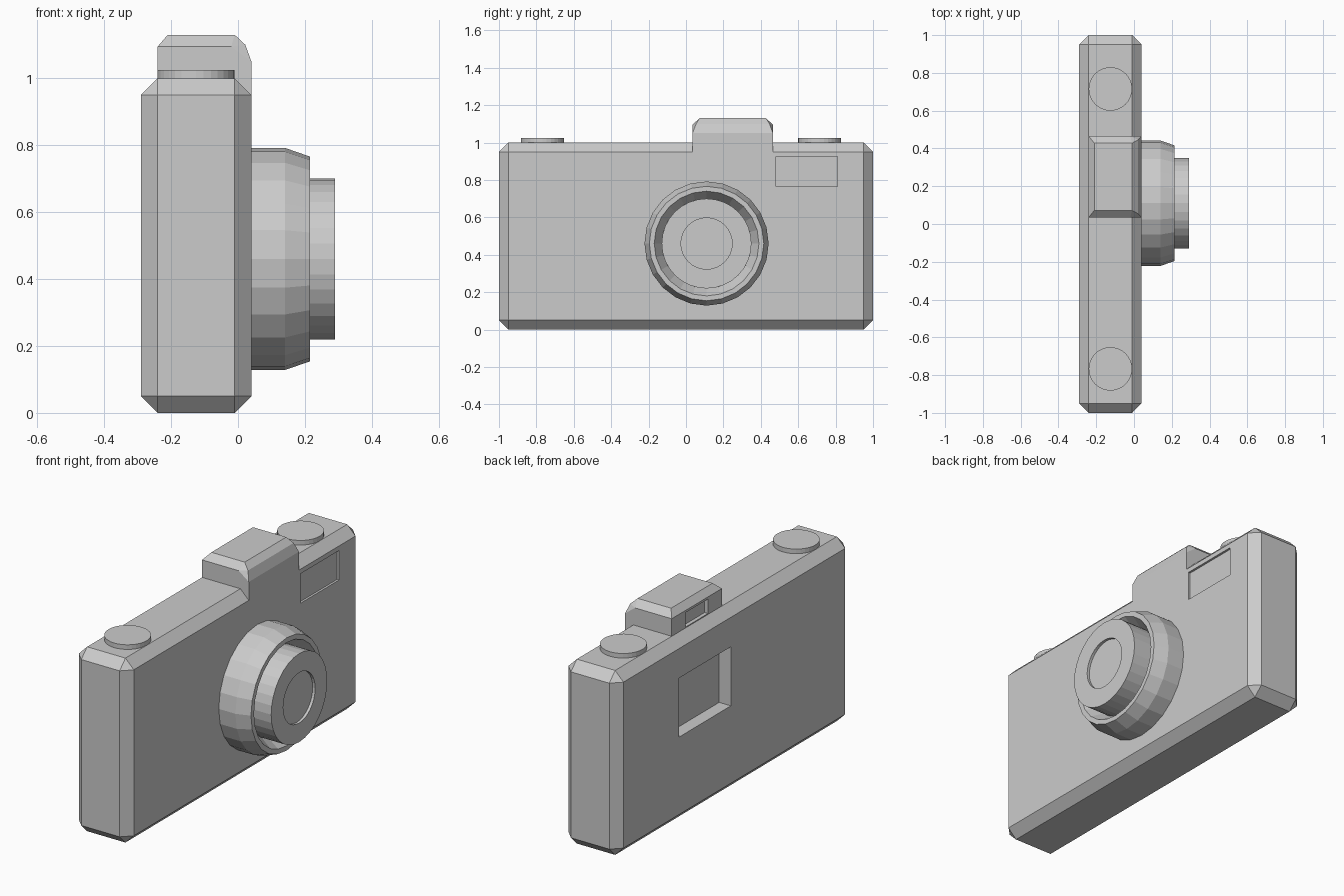
import bpy, bmesh, math
from mathutils import Vector

if "Cube" in bpy.data.objects:
    bpy.data.objects.remove(bpy.data.objects["Cube"])


def finish(bm, name):
    bmesh.ops.recalc_face_normals(bm, faces=bm.faces)
    mesh = bpy.data.meshes.new(name)
    bm.to_mesh(mesh)
    bm.free()
    obj = bpy.data.objects.new(name, mesh)
    bpy.context.collection.objects.link(obj)
    return obj


def box(name, x, y, z, chamfer=0):
    """Box from (min, max) ranges, optionally chamfered on all edges."""
    bm = bmesh.new()
    bmesh.ops.create_cube(bm, size=1)
    for v in bm.verts:
        v.co = Vector([a + (c + 0.5) * (b - a) for c, (a, b) in zip(v.co, (x, y, z))])
    if chamfer:
        bmesh.ops.bevel(bm, geom=bm.edges[:], offset=chamfer, segments=1,
                        affect='EDGES', profile=0.5)
    return finish(bm, name)


def recess(target, x, y, z):
    """Cut a rectangular pocket and discard the cutter."""
    cutter = box("cutter", x, y, z)
    cutter.hide_render = True
    mod = target.modifiers.new("pocket", 'BOOLEAN')
    mod.object, mod.operation, mod.solver = cutter, 'DIFFERENCE', 'EXACT'
    bpy.context.view_layer.objects.active = target
    bpy.ops.object.modifier_apply(modifier=mod.name)
    bpy.data.objects.remove(cutter)


def lathe(name, profile, origin, sides, axis='X'):
    """Turn a (height, radius) profile round an axis; end rings are capped."""
    bm = bmesh.new()
    rings = []
    for h, r in profile:
        ring = []
        for i in range(sides):
            a = 2 * math.pi * i / sides
            u, w = r * math.cos(a), r * math.sin(a)
            p = Vector((h, u, w)) if axis == 'X' else Vector((u, w, h))
            ring.append(bm.verts.new(p + Vector(origin)))
        rings.append(ring)
    for a, b in zip(rings, rings[1:]):
        for i in range(sides):
            j = (i + 1) % sides
            bm.faces.new((a[i], a[j], b[j], b[i]))
    bm.faces.new(rings[0])
    bm.faces.new(rings[-1])
    return finish(bm, name)


# Chamfered body with rear screen and front flash pockets
body = box("body", (-0.29, 0.04), (-1, 1), (0, 1), 0.05)
recess(body, (-0.4, -0.22), (0.03, 0.475), (0.47, 0.79))
recess(body, (0.028, 0.2), (0.48, 0.81), (0.765, 0.925))

# Viewfinder hump: hull of a mirrored half outline (x, half width, z)
outline = [(-0.24, 0.215, 0.96), (-0.24, 0.215, 1.095), (-0.02, 0.215, 1.095),
           (0.04, 0.215, 1.05), (0.04, 0.215, 0.95), (-0.21, 0.178, 1.13),
           (-0.01, 0.178, 1.13), (0.022, 0.196, 1.10)]
bm = bmesh.new()
for x, w, z in outline:
    for s in (-1, 1):
        bm.verts.new((x, 0.25 + s * w, z))
bmesh.ops.convex_hull(bm, input=bm.verts[:])
bmesh.ops.dissolve_limit(bm, angle_limit=0.02, verts=bm.verts[:], edges=bm.edges[:])
hump = finish(bm, "viewfinder_hump")
recess(hump, (-0.4, -0.22), (0.155, 0.345), (1.005, 1.083))

# Lens: outer ring with sloped inner wall, and barrel with shallow glass recess
lens_centre = (0, 0.11, 0.46)
lathe("lens_ring", [(0.03, 0.332), (0.14, 0.332), (0.215, 0.306), (0.215, 0.28),
                    (0.15, 0.24)], lens_centre, 24)
lathe("lens_barrel", [(0.10, 0.24), (0.29, 0.24), (0.29, 0.137), (0.275, 0.137)],
      lens_centre, 32)

# Top buttons
for name, y in (("left_button", -0.767), ("right_button", 0.715)):
    lathe(name, [(0.99, 0.115), (1.025, 0.115)], (-0.125, y, 0), 32, 'Z')
